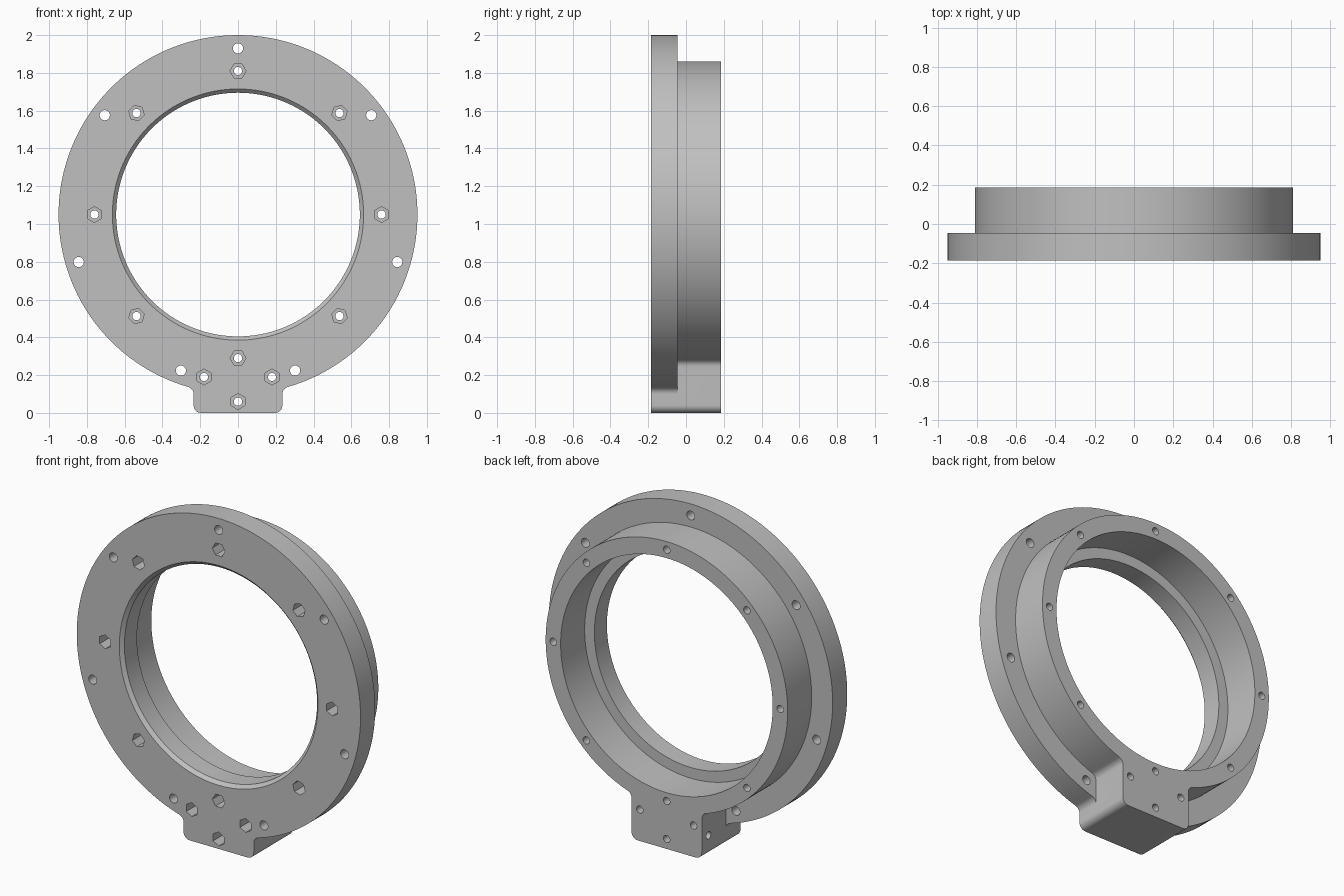
import bpy, bmesh
from math import sin, cos, pi, radians, sqrt, atan2

if "Cube" in bpy.data.objects:
    bpy.data.objects.remove(bpy.data.objects["Cube"])

CZ = 1.05                            # height of the ring centre
FRONT, STEP, BACK = -0.185, -0.045, 0.185
FLANGE_R, BODY_R, BORE_R, LIP_R = 0.95, 0.81, 0.71, 0.645
BLOCK_W, FILLET = 0.235, 0.04
BOLT_R, FLANGE_BOLT_R = 0.76, 0.88

grey = bpy.data.materials.new("plain_grey")
grey.use_nodes = True
colour = (0.53, 0.53, 0.53, 1)
grey.diffuse_color = colour
grey.node_tree.nodes["Principled BSDF"].inputs["Base Color"].default_value = colour


def finish(name, bm):
    bmesh.ops.recalc_face_normals(bm, faces=bm.faces)
    mesh = bpy.data.meshes.new(name)
    bm.to_mesh(mesh)
    bm.free()
    mesh.materials.append(grey)
    obj = bpy.data.objects.new(name, mesh)
    bpy.context.collection.objects.link(obj)
    return obj


def arc(cx, cz, r, a, b, n):
    return [(cx + r * cos(a + (b - a) * i / n), cz + r * sin(a + (b - a) * i / n))
            for i in range(n + 1)]


def prism(bm, outline, y0, y1):
    """Extrude an x-z outline along y."""
    rings = [[bm.verts.new((x, y, z)) for x, z in outline] for y in (y0, y1)]
    bm.faces.new(rings[0])
    bm.faces.new(rings[1])
    n = len(outline)
    for i in range(n):
        j = (i + 1) % n
        bm.faces.new((rings[0][i], rings[0][j], rings[1][j], rings[1][i]))


def disc_with_block(r):
    """Round outline blended with fillets into the mounting block below."""
    fx = BLOCK_W + FILLET
    fz = -sqrt((r + FILLET) ** 2 - fx ** 2)
    t = atan2(fz, fx)
    half = arc(0, CZ, r, pi / 2, t, 88)
    half += arc(fx, CZ + fz, FILLET, t + pi, pi, 8)[1:]
    half += arc(BLOCK_W - FILLET, FILLET, FILLET, 0, -pi / 2, 8)
    return half + [(-x, z) for x, z in reversed(half[1:])]


def boolean(target, tool, operation):
    mod = target.modifiers.new(operation.lower(), 'BOOLEAN')
    mod.operation, mod.solver, mod.object = operation, 'EXACT', tool
    bpy.context.view_layer.objects.active = target
    bpy.ops.object.modifier_apply(modifier=mod.name)
    bpy.data.objects.remove(tool)


# Front flange and narrower rear body
bm = bmesh.new()
prism(bm, disc_with_block(FLANGE_R), FRONT, STEP)
ring = finish("flanged_ring", bm)
bm = bmesh.new()
prism(bm, disc_with_block(BODY_R), -0.1, BACK)
boolean(ring, finish("rear_body", bm), 'UNION')

# Stepped bore with a chamfered front edge
bm = bmesh.new()
profile = [(FRONT - 0.02, LIP_R + 0.04), (FRONT + 0.02, LIP_R),
           (STEP, LIP_R), (STEP, BORE_R), (BACK + 0.02, BORE_R)]
N = 160
loops = [[bm.verts.new((x, y, z)) for x, z in arc(0, CZ, r, 0, 2 * pi, N)[:-1]]
         for y, r in profile]
for a, b in zip(loops, loops[1:]):
    for i in range(N):
        j = (i + 1) % N
        bm.faces.new((a[i], a[j], b[j], b[i]))
bm.faces.new(loops[0])
bm.faces.new(loops[-1])
boolean(ring, finish("bore_cutter", bm), 'DIFFERENCE')

# Nut positions: eight round the ring, three more in the block
nuts = []
for i in range(8):
    a = i * pi / 4
    nuts.append((BOLT_R * cos(a), CZ + BOLT_R * sin(a), a - pi / 2))
nuts += [(-0.18, 0.19, pi / 2), (0.18, 0.19, pi / 2), (0, 0.06, pi / 2)]

# Round holes through the body, the flange and the block's side
bm = bmesh.new()
for x, z, turn in nuts:
    prism(bm, arc(x, z, 0.022, 0, 2 * pi, 24)[:-1], FRONT - 0.02, BACK + 0.02)
for i in range(-3, 4):
    a = radians(90 + 53.3 * i)
    prism(bm, arc(FLANGE_BOLT_R * cos(a), CZ + FLANGE_BOLT_R * sin(a),
                  0.027, 0, 2 * pi, 24)[:-1], FRONT - 0.02, STEP + 0.02)
side = bmesh.new()
prism(side, arc(0, 0, 0.022, 0, 2 * pi, 24)[:-1], 0, 0.15)
for v in side.verts:
    v.co = (-0.25 + v.co.y, 0.12 + v.co.x, 0.12 + v.co.z)
boolean(ring, finish("hole_cutter", bm), 'DIFFERENCE')
boolean(ring, finish("side_hole_cutter", side), 'DIFFERENCE')

# Hexagonal nut pockets in the front face
bm = bmesh.new()
for x, z, turn in nuts:
    prism(bm, arc(x, z, 0.042, turn, turn + 2 * pi, 6)[:-1], FRONT - 0.02, FRONT + 0.1)
boolean(ring, finish("pocket_cutter", bm), 'DIFFERENCE')

bpy.ops.object.select_all(action='DESELECT')
ring.select_set(True)
bpy.context.view_layer.objects.active = ring
bpy.ops.object.shade_smooth_by_angle(angle=radians(30))
